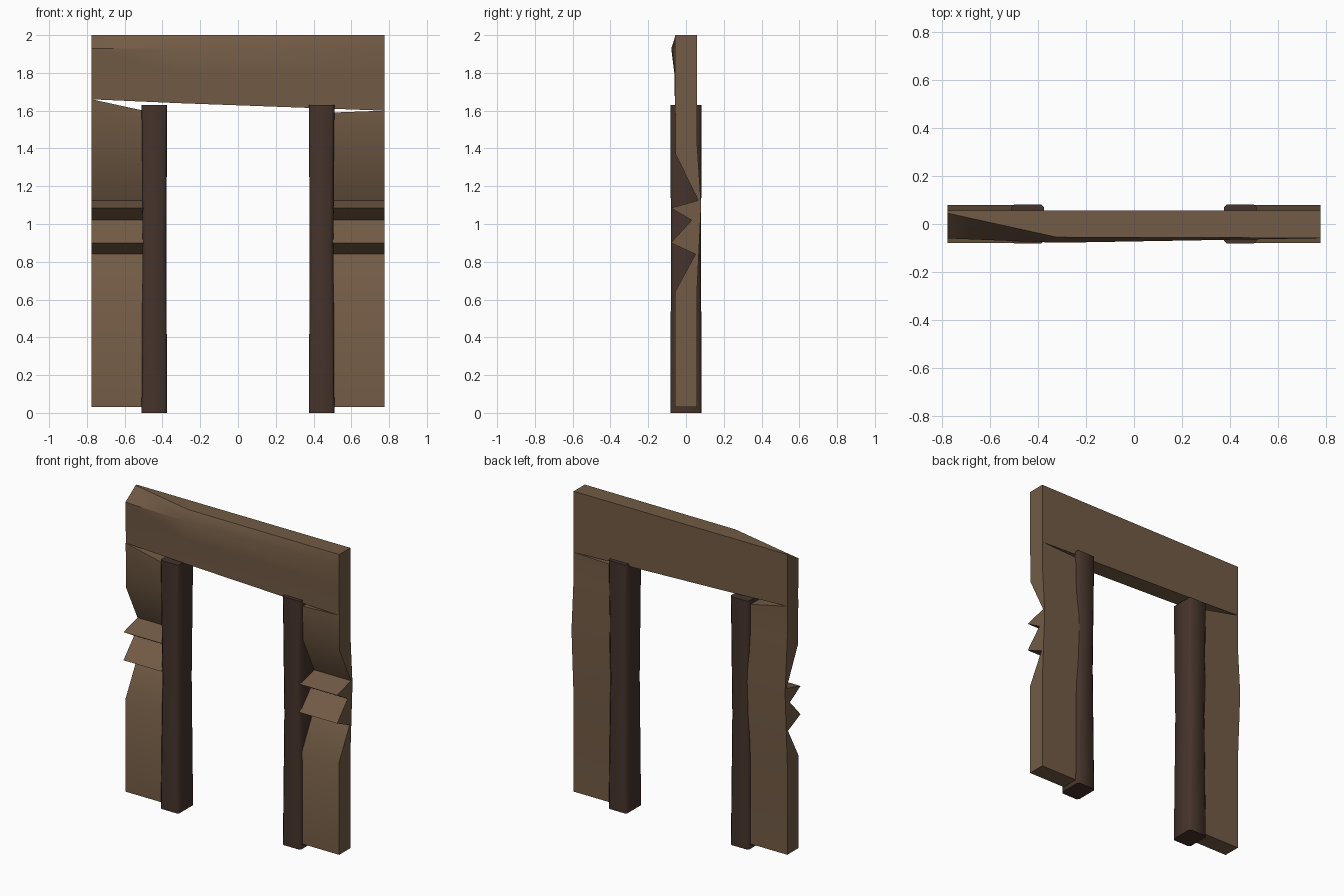
import bpy, bmesh, math

if "Cube" in bpy.data.objects:
    bpy.data.objects.remove(bpy.data.objects["Cube"])


def material(name, rgb):
    m = bpy.data.materials.new(name)
    m.diffuse_color = (*rgb, 1)
    m.use_nodes = True
    m.node_tree.nodes["Principled BSDF"].inputs["Base Color"].default_value = m.diffuse_color
    return m


WOOD = material("weathered_wood", (0.17, 0.105, 0.06))
DARK = material("dark_wood", (0.06, 0.033, 0.024))


def loft(name, rings, mat, angle):
    """Skin a list of equal-length point rings and cap both ends."""
    bm = bmesh.new()
    vs = [[bm.verts.new(p) for p in r] for r in rings]
    n = len(vs[0])
    for a, b in zip(vs, vs[1:]):
        for i in range(n):
            j = (i + 1) % n
            bm.faces.new((a[i], a[j], b[j], b[i]))
    bm.faces.new(vs[0][::-1])
    bm.faces.new(vs[-1])
    bmesh.ops.recalc_face_normals(bm, faces=bm.faces)
    me = bpy.data.meshes.new(name)
    bm.to_mesh(me)
    bm.free()
    ob = bpy.data.objects.new(name, me)
    bpy.context.collection.objects.link(ob)
    me.materials.append(mat)
    bpy.ops.object.select_all(action='DESELECT')
    ob.select_set(True)
    bpy.context.view_layer.objects.active = ob
    bpy.ops.object.shade_smooth_by_angle(angle=math.radians(angle))
    return ob


# Lintel: sloping underside, chamfered and bulging at its left end
left_end = [(0.057, 1.66), (0.057, 2.0), (0.045, 2.0), (-0.06, 1.93), (-0.058, 1.80), (-0.055, 1.66)]
shoulder = [(0.057, 1.64), (0.057, 2.0), (-0.055, 2.0), (-0.078, 1.93), (-0.062, 1.80), (-0.057, 1.64)]
right_end = [(0.057, 1.60), (0.057, 2.0), (-0.058, 2.0), (-0.059, 1.93), (-0.058, 1.80), (-0.058, 1.60)]
loft("lintel", [[(x, y, z) for y, z in s] for x, s in
                ((-0.775, left_end), (-0.32, shoulder), (0.775, right_end))], WOOD, 35)

# Splintered side boards (y, z profile) and dark square posts
front = [(-0.055, 1.37), (0.065, 1.125), (-0.08, 1.085), (0.03, 1.02),
         (-0.08, 0.90), (0.05, 0.84), (-0.058, 0.64), (-0.058, 0.03)]
back = [(0.057, 0.03), (0.057, 0.62), (0.08, 1.10), (0.057, 1.45)]


def board(x, top):
    return [(x, y, z) for y, z in [(-0.057, top)] + front + back + [(0.057, top)]]


def post_ring(cx, z, hx, hy, c):
    pts = [(hx, hy - c), (hx - c, hy), (c - hx, hy), (-hx, hy - c),
           (-hx, c - hy), (c - hx, -hy), (hx - c, -hy), (hx, c - hy)]
    return [(cx + x, y, z) for x, y in pts]


for side, s, outer_top, inner_top in (("left", -1, 1.66, 1.60), ("right", 1, 1.60, 1.59)):
    loft(side + "_board", [board(s * 0.775, outer_top), board(s * 0.50, inner_top)], WOOD, 35)
    loft(side + "_post", [post_ring(s * 0.4425, 0, 0.0675, 0.082, 0.012),
                          post_ring(s * 0.4425, 0.85, 0.063, 0.080, 0.018),
                          post_ring(s * 0.4425, 1.63, 0.0675, 0.082, 0.012)], DARK, 50)
